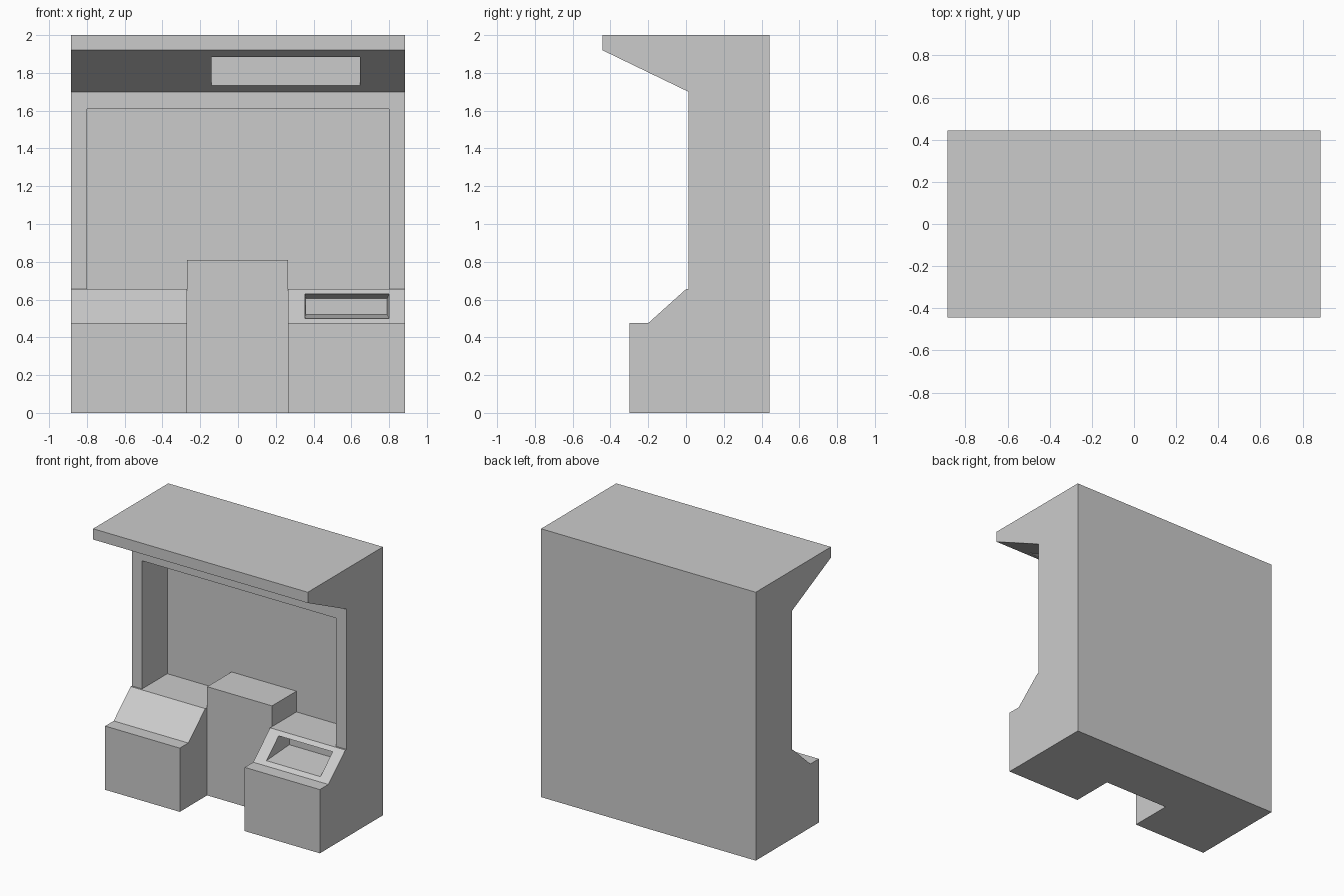
import bpy
import bmesh

if "Cube" in bpy.data.objects:
    bpy.data.objects.remove(bpy.data.objects["Cube"])


def loft(name, rings):
    """Closed solid through a series of matching rings of points."""
    bm = bmesh.new()
    loops = [[bm.verts.new(p) for p in ring] for ring in rings]
    n = len(loops[0])
    for a, b in zip(loops, loops[1:]):
        for i in range(n):
            j = (i + 1) % n
            bm.faces.new((a[i], a[j], b[j], b[i]))
    bm.faces.new(loops[0])
    bm.faces.new(loops[-1])
    bmesh.ops.recalc_face_normals(bm, faces=bm.faces)
    mesh = bpy.data.meshes.new(name)
    bm.to_mesh(mesh)
    bm.free()
    obj = bpy.data.objects.new(name, mesh)
    bpy.context.collection.objects.link(obj)
    return obj


def prism_x(name, yz, x0, x1):
    return loft(name, [[(x, y, z) for y, z in yz] for x in (x0, x1)])


def prism_y(name, xz, y0, y1):
    return loft(name, [[(x, y, z) for x, z in xz] for y in (y0, y1)])


def cut(target, cutter):
    """Subtract the cutter, apply the result and discard the cutter."""
    cutter.hide_render = True
    mod = target.modifiers.new("cut", 'BOOLEAN')
    mod.operation, mod.solver, mod.object = 'DIFFERENCE', 'EXACT', cutter
    bpy.context.view_layer.objects.active = target
    bpy.ops.object.modifier_apply(modifier=mod.name)
    bpy.data.objects.remove(cutter, do_unlink=True)


# Cabinet side profile: base, sloped desk, upright, overhanging canopy
W, D = 0.885, 0.4425
profile = [(-0.30, 0), (D, 0), (D, 2), (-D, 2), (-D, 1.92), (0.013, 1.70),
           (0.013, 0.655), (0, 0.655), (-0.20, 0.475), (-0.30, 0.475)]
cabinet = prism_x("cabinet_body", profile, -W, W)

# Large front recess, stepping around the raised centre block
L, R = -0.27, 0.265
recess = [(-0.8, 0.655), (L, 0.655), (L, 0.81), (R, 0.81), (R, 0.655),
          (0.8, 0.655), (0.8, 1.61), (-0.8, 1.61)]
cut(cabinet, prism_y("recess_cutter", recess, 0.005, 0.31))

# Leg gap between the two desk pedestals
gap = [(L, -0.1), (R, -0.1), (R, 0.9), (L, 0.9)]
cut(cabinet, prism_y("leg_gap_cutter", gap, -0.6, 0.022))

# Slot in the underside of the canopy
slot = [(-0.37, 1.6), (-0.058, 1.6), (-0.058, 1.885), (-0.37, 1.885)]
cut(cabinet, prism_x("canopy_slot_cutter", slot, -0.14, 0.645))


# Tapered tray pocket in the right-hand desk slope
def rect(x0, x1, y_low, z_low, y_high, z_high):
    return [(x0, y_low, z_low), (x1, y_low, z_low),
            (x1, y_high, z_high), (x0, y_high, z_high)]


cut(cabinet, loft("tray_cutter", [
    rect(0.355, 0.80, -0.30, 0.50, -0.30, 0.63),
    rect(0.355, 0.80, -0.172, 0.50, -0.028, 0.63),
    rect(0.36, 0.79, 0.09, 0.52, 0.09, 0.605)]))
